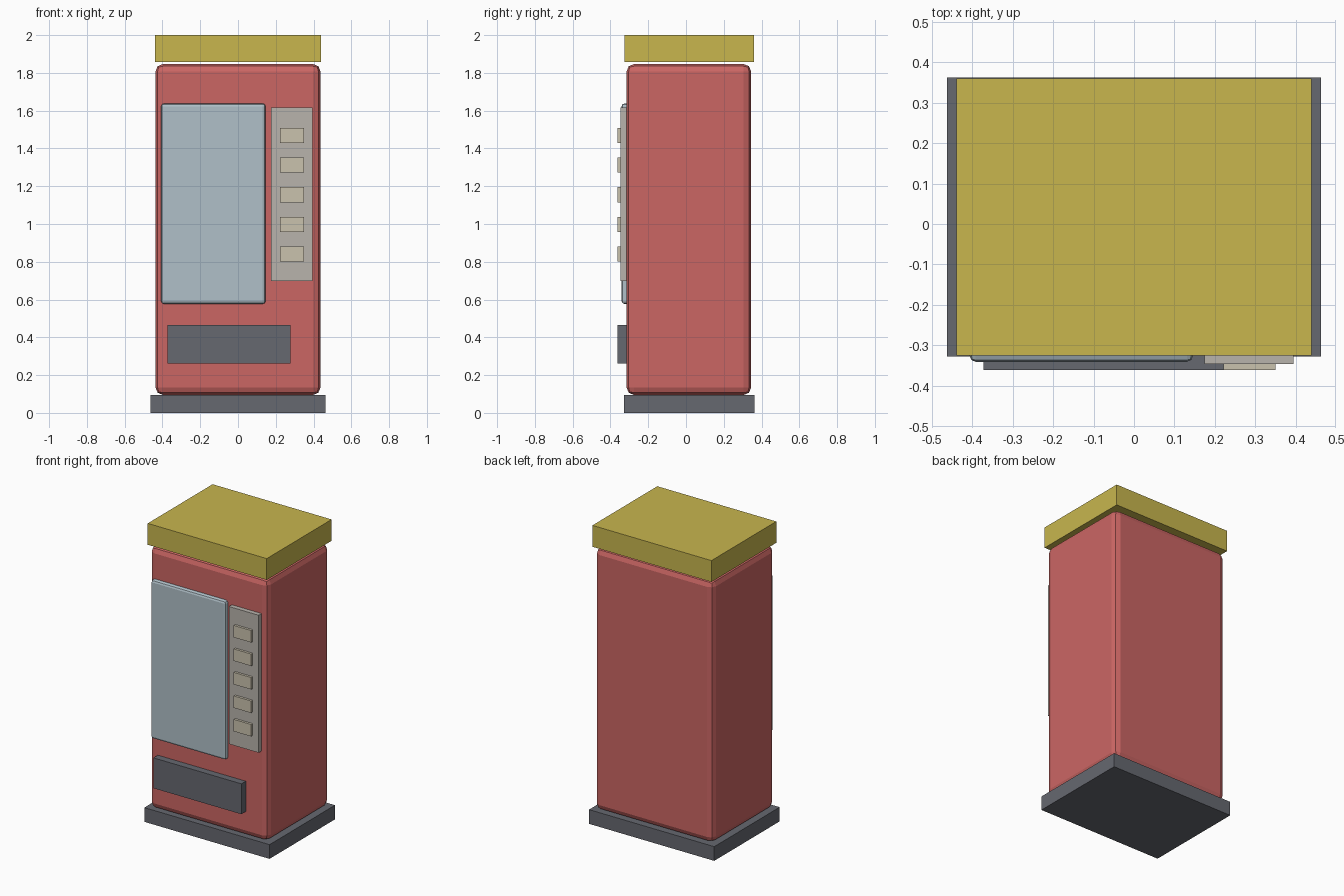
import bpy
import bmesh
from mathutils import Vector

default = bpy.data.objects.get("Cube")
if default:
    bpy.data.objects.remove(default, do_unlink=True)


def material(name, rgb):
    mat = bpy.data.materials.new(name)
    mat.use_nodes = True
    colour = (*rgb, 1)
    mat.diffuse_color = colour
    mat.node_tree.nodes["Principled BSDF"].inputs["Base Color"].default_value = colour
    return mat


red = material("cabinet red", (0.60, 0.133, 0.127))
yellow = material("sign yellow", (0.58, 0.468, 0.076))
glass = material("pale blue glass", (0.434, 0.527, 0.578))
grey = material("panel grey", (0.479, 0.451, 0.413))
cream = material("button cream", (0.591, 0.539, 0.423))
dark = material("dark grey", (0.133, 0.138, 0.162))


def box(name, mat, low, high, bevel=0):
    """Box between two opposite corners, with optional two-step rounded edges."""
    low, high = Vector(low), Vector(high)
    bm = bmesh.new()
    bmesh.ops.create_cube(bm, size=1)
    bmesh.ops.scale(bm, vec=high - low, verts=bm.verts)
    bmesh.ops.translate(bm, vec=(low + high) / 2, verts=bm.verts)
    mesh = bpy.data.meshes.new(name)
    bm.to_mesh(mesh)
    bm.free()
    mesh.materials.append(mat)
    obj = bpy.data.objects.new(name, mesh)
    bpy.context.collection.objects.link(obj)
    if bevel:
        mod = obj.modifiers.new("rounded edges", 'BEVEL')
        mod.width = bevel
        mod.segments = 2
    return obj


# Main body, plinth and top sign
box("base", dark, (-0.463, -0.328, 0), (0.463, 0.363, 0.095))
box("cabinet", red, (-0.437, -0.315, 0.095), (0.437, 0.345, 1.847), 0.04)
box("top_sign", yellow, (-0.44, -0.325, 1.857), (0.44, 0.36, 2))

# Front fittings
box("display_window", glass, (-0.407, -0.341, 0.577), (0.146, -0.28, 1.638), 0.015)
box("control_panel", grey, (0.175, -0.346, 0.698), (0.395, -0.3, 1.617))
box("delivery_flap", dark, (-0.372, -0.362, 0.262), (0.278, -0.3, 0.465))

# Column of selection buttons
for i in range(5):
    z = 0.841 + i * 0.157
    box(f"button_{i + 1}", cream, (0.222, -0.362, z - 0.04), (0.35, -0.33, z + 0.04))
